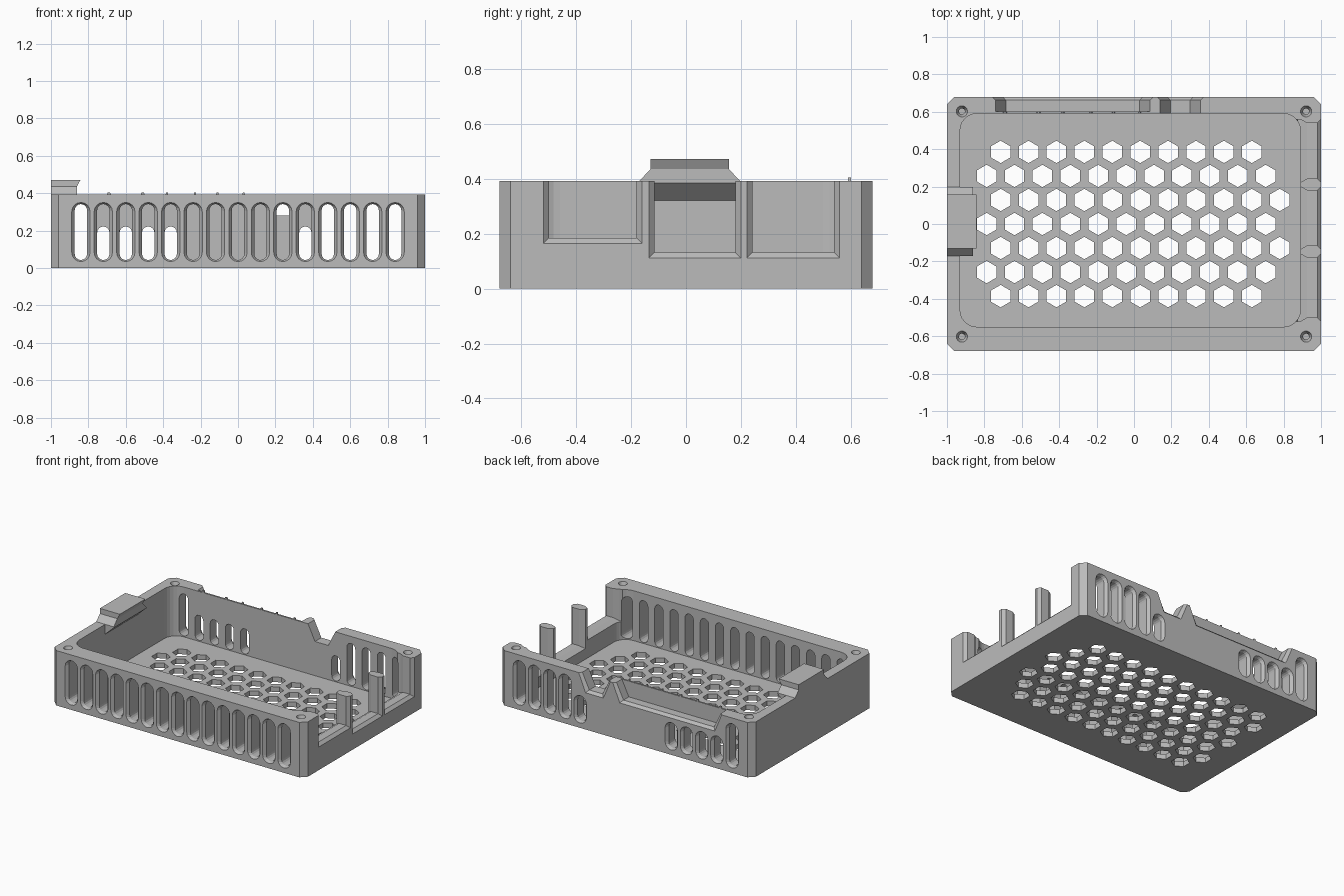
import bpy, bmesh, math

if "Cube" in bpy.data.objects:
    bpy.data.objects.remove(bpy.data.objects["Cube"])

grey = bpy.data.materials.new("plain_grey")
grey.diffuse_color = (0.5, 0.5, 0.5, 1)
grey.use_nodes = True
grey.node_tree.nodes["Principled BSDF"].inputs["Base Color"].default_value = grey.diffuse_color


def loft(bm, rings):
    """Closed solid through a list of equally long point rings."""
    vs = [[bm.verts.new(p) for p in r] for r in rings]
    n = len(vs[0])
    for a, b in zip(vs, vs[1:]):
        for i in range(n):
            j = (i + 1) % n
            bm.faces.new((a[i], a[j], b[j], b[i]))
    bm.faces.new(vs[0][::-1])
    bm.faces.new(vs[-1])


def finish(bm, name):
    bmesh.ops.recalc_face_normals(bm, faces=bm.faces[:])
    me = bpy.data.meshes.new(name)
    bm.to_mesh(me)
    bm.free()
    me.materials.append(grey)
    ob = bpy.data.objects.new(name, me)
    bpy.context.collection.objects.link(ob)
    return ob


def rect(x0, x1, y0, y1, z):
    return [(x0, y0, z), (x1, y0, z), (x1, y1, z), (x0, y1, z)]


def ngon(cx, cy, r, z, n, turn=0.0):
    return [(cx + r * math.cos(turn + 2 * math.pi * i / n),
             cy + r * math.sin(turn + 2 * math.pi * i / n), z) for i in range(n)]


def rounded(x0, x1, y0, y1, r, z, seg):
    pts = []
    for k, (cx, cy) in enumerate(((x1 - r, y1 - r), (x0 + r, y1 - r),
                                  (x0 + r, y0 + r), (x1 - r, y0 + r))):
        for i in range(seg + 1):
            a = math.pi / 2 * (k + i / seg)
            pts.append((cx + r * math.cos(a), cy + r * math.sin(a), z))
    return pts


def stadium(cx, hw, z0, z1, y):
    pts = []
    for i in range(9):
        a = math.pi * i / 8
        pts.append((cx + hw * math.cos(a), y, z1 - hw + hw * math.sin(a)))
    for i in range(9):
        a = math.pi + math.pi * i / 8
        pts.append((cx + hw * math.cos(a), y, z0 + hw + hw * math.sin(a)))
    return pts


def cut(ob, bm):
    cutter = finish(bm, "cutter")
    cutter.hide_render = True
    m = ob.modifiers.new("cut", 'BOOLEAN')
    m.operation = 'DIFFERENCE'
    m.solver = 'EXACT'
    m.object = cutter
    bpy.context.view_layer.objects.active = ob
    bpy.ops.object.modifier_apply(modifier=m.name)
    bpy.data.objects.remove(cutter)


# Tray body with chamfered corners
X, Y, H, FLOOR, C = 1.0, 0.68, 0.392, 0.036, 0.04
outline = [(X, -Y + C), (X, Y - C), (X - C, Y), (-X + C, Y),
           (-X, Y - C), (-X, -Y + C), (-X + C, -Y), (X - C, -Y)]
bm = bmesh.new()
loft(bm, [[(x, y, z) for x, y in outline] for z in (0, H)])
body = finish(bm, "case_tray")

# Inner cavity
bm = bmesh.new()
loft(bm, [rounded(-0.93, 0.89, -0.55, 0.59, 0.09, z, 6) for z in (FLOOR, 0.6)])
cut(body, bm)

# Hexagonal floor vents and chamfered wall slots
bm = bmesh.new()
for row in range(-3, 4):
    odd = row % 2
    start = -0.713 if odd else -0.788
    for i in range(10 if abs(row) == 3 else 11):
        loft(bm, [ngon(start + 0.1492 * i, row * 0.1285, 0.06, z, 6, math.pi / 6)
                  for z in (-0.1, 0.1)])


def slot(x, side, top):
    steps = ((0.70, 0.065, 0.035), (0.66, 0.033, 0.0), (0.50, 0.033, 0.0))
    loft(bm, [stadium(x, hw, 0.043 - e / 2, top + e / 2, side * y) for y, hw, e in steps])


for i in range(15):
    x = -0.84 + 0.12 * i
    slot(x, -1, 0.342)
    if i in (0, 11, 12, 13, 14):
        slot(x, 1, 0.342)
    elif i in (1, 2, 3, 4, 10):
        slot(x, 1, 0.222)
cut(body, bm)

# Connector openings in the right wall, back notches and screw holes
bm = bmesh.new()
for y0, y1, zb in ((-0.52, -0.16, 0.165), (-0.135, 0.20, 0.112), (0.222, 0.56, 0.112)):
    loft(bm, [[(x, y0 - e, 0.6), (x, y0 - e, zb - e), (x, y1 + e, zb - e), (x, y1 + e, 0.6)]
              for x, e in ((0.84, 0), (0.89, 0), (0.925, -0.02), (0.98, -0.02), (1.004, 0.004))])
for x0, x1, ya in ((-0.74, 0.085, 0.602), (0.14, 0.355, 0.55)):
    rings = []
    for y, e in ((ya, 0), (0.662, 0), (0.684, 0.022)):
        a, b = x0 - e, x1 + e
        rings.append([(a, y, 0.6), (a, y, H), (a + 0.055, y, 0.28 - e),
                      (b - 0.055, y, 0.28 - e), (b, y, H), (b, y, 0.6)])
    loft(bm, rings)
for sx in (-1, 1):
    for sy in (-1, 1):
        loft(bm, [ngon(sx * 0.92, sy * 0.602, r, z, 16)
                  for z, r in ((0.12, 0.016), (0.355, 0.016), (0.392, 0.03), (0.42, 0.03))])
cut(body, bm)

# Retaining tab on the left wall
bm = bmesh.new()
loft(bm, [rect(-0.98, -0.932, -0.17, 0.197, 0.32),
          rect(-0.98, -0.862, -0.17, 0.197, 0.385),
          rect(-1.0, -0.862, -0.17, 0.197, 0.392),
          rect(-1.0, -0.862, -0.13, 0.157, 0.435),
          rect(-1.0, -0.842, -0.13, 0.157, 0.472)])
finish(bm, "retaining_tab")

# Small ridges on the thin inner back wall
bm = bmesh.new()
for x, w in ((-0.69, 0.015), (-0.51, 0.015), (-0.38, 0.01), (-0.23, 0.01), (-0.11, 0.01), (0.03, 0.01)):
    loft(bm, [rect(x - w, x + w, 0.591, 0.601, 0.38),
              rect(x - w * 0.4, x + w * 0.4, 0.591, 0.601, 0.405)])
finish(bm, "back_wall_ridges")
